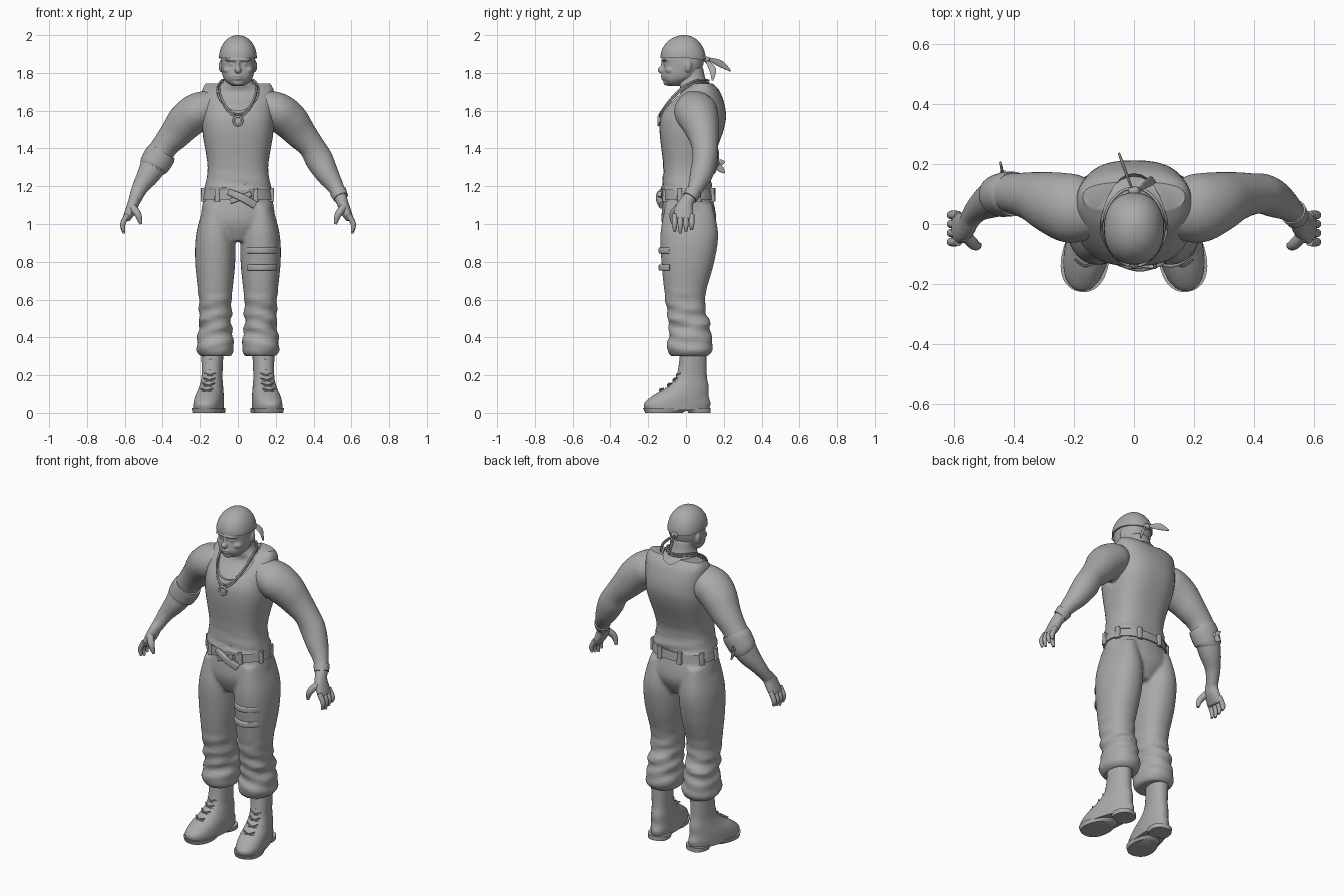
import bpy, bmesh, math
from mathutils import Vector, Matrix

old = bpy.data.objects.get("Cube")
if old:
    bpy.data.objects.remove(old, do_unlink=True)
grey = bpy.data.materials.new("plain grey")
grey.use_nodes = True
tone = (.4, .4, .4, 1)
grey.diffuse_color = tone
grey.node_tree.nodes["Principled BSDF"].inputs["Base Color"].default_value = tone
parts = []
sides = {"left": 1, "right": -1}
across, along, upward = Matrix.Identity(3)


def finish(name, bm):
    bmesh.ops.recalc_face_normals(bm, faces=bm.faces)
    mesh = bpy.data.meshes.new(name)
    bm.to_mesh(mesh)
    bm.free()
    mesh.materials.append(grey)
    obj = bpy.data.objects.new(name, mesh)
    bpy.context.collection.objects.link(obj)
    parts.append(obj)
    return obj


def blend(p, q, r, s, t):
    return q + t / 2 * (r - p + t * (2 * p - 5 * q + 4 * r - s + t * (3 * (q - r) + s - p)))


def spline(rows, steps):
    padded = [rows[0], *rows, rows[-1]]
    path = []
    for group in zip(padded, padded[1:], padded[2:], padded[3:]):
        for step in range(steps):
            path.append([blend(*values, step / steps) for values in zip(*group)])
    return path + [list(rows[-1])]


def outline(count, power):
    for i in range(count):
        angle = math.tau * i / count
        c, s = math.cos(angle), math.sin(angle)
        yield math.copysign(abs(c) ** (2 / power), c), math.copysign(abs(s) ** (2 / power), s)


def skin(name, rings, side):
    bm = bmesh.new()
    loops = [[bm.verts.new((p.x * side, p.y, p.z)) for p in ring] for ring in rings]
    for low, high in zip(loops, loops[1:]):
        for i in range(len(low)):
            bm.faces.new((low[i - 1], low[i], high[i], high[i - 1]))
    bm.faces.new(loops[0])
    bm.faces.new(loops[-1])
    return finish(name, bm)


def stack(name, rows, centre=0, side=1, power=2.2, warp=Vector):
    """Level sections: height, half width, front, back."""
    rings = []
    for height, width, front, back in spline(rows, 6):
        middle, depth = (front + back) / 2, (back - front) / 2
        rings.append([warp(Vector((centre + width * c, middle + depth * s, height)))
                      for c, s in outline(48, power)])
    return skin(name, rings, side)


def tube(name, rows, side=1, ref=along, power=2, count=24):
    """Sections across a path: centre, radius and an optional second radius."""
    path = spline([(*row, row[-1])[:5] for row in rows], 5)
    mids = [Vector(row[:3]) for row in path]
    rings = []
    for i, row in enumerate(path):
        ahead = mids[min(i + 1, len(mids) - 1)] - mids[max(i - 1, 0)]
        u = ref.cross(ahead).normalized()
        v = ahead.cross(u).normalized()
        rings.append([mids[i] + u * row[3] * c + v * row[4] * s for c, s in outline(count, power)])
    return skin(name, rings, side)


def leaf(name, points, side=1):
    """A thin cloth tail, widest at its middle."""
    swell = [math.sin(math.pi * i / (len(points) - 1)) for i in range(len(points))]
    tube(name, [(*p, .004 + .014 * k, .004) for p, k in zip(points, swell)], side, across)


def ball(name, place, size):
    bm = bmesh.new()
    bmesh.ops.create_uvsphere(bm, u_segments=32, v_segments=20, radius=1,
                              matrix=Matrix.Translation(place) @ Matrix.Diagonal((*size, 1)))
    return finish(name, bm)


def modify(obj, kind, **settings):
    mod = obj.modifiers.new(kind, kind)
    for key, value in settings.items():
        setattr(mod, key, value)
    bpy.context.view_layer.objects.active = obj
    bpy.ops.object.modifier_apply(modifier=mod.name)


def carve(obj, place, size):
    cutter = ball("cutter", place, size)
    parts.remove(cutter)
    modify(obj, 'BOOLEAN', operation='DIFFERENCE', solver='EXACT', object=cutter)
    bpy.data.objects.remove(cutter, do_unlink=True)


def choose(members):
    bpy.ops.object.select_all(action='DESELECT')
    for obj in members:
        obj.select_set(True)
    bpy.context.view_layer.objects.active = members[0]


def fuse(members, voxel, rounds):
    """Melt overlapping pieces into one soft surface."""
    for extra in members[1:]:
        parts.remove(extra)
    choose(members)
    bpy.ops.object.join()
    modify(members[0], 'REMESH', mode='VOXEL', voxel_size=voxel)
    modify(members[0], 'SMOOTH', factor=.5, iterations=rounds)


# Head and face
stack("head", [(1.73, .03, -.09, -.04), (1.75, .06, -.11, 0), (1.78, .08, -.125, .06),
               (1.84, .09, -.118, .09), (1.9, .09, -.13, .1)])
ball("nose", (0, -.13, 1.815), (.018, .02, .018))
ball("nose_bridge", (0, -.12, 1.84), (.01, .014, .03))
ball("brow", (0, -.11, 1.87), (.07, .022, .011))
ball("upper_lip", (0, -.12, 1.783), (.028, .014, .007))
ball("lower_lip", (0, -.118, 1.769), (.025, .014, .007))
ball("chin", (0, -.1, 1.75), (.03, .02, .018))
for word, side in sides.items():
    ball(word + "_eye", (side * .034, -.104, 1.845), (.014, .013, .007))
    ball(word + "_cheek", (side * .05, -.08, 1.815), (.03, .03, .02))
    ball(word + "_ear", (side * .088, .01, 1.835), (.014, .02, .032))
fuse(parts[:], .005, 3)

# Headscarf: a dome dipping at the back, with knot and tails
dome = [(math.sin(i / 5), math.cos(i / 5)) for i in range(8)] + [(1, .03)]
stack("headscarf", [(1.88 + .12 * s, .1 * c, -.01 - .125 * c, -.01 + .115 * c) for s, c in dome],
      warp=lambda p: p - upward * (2 - p.z) * max(0, p.y))
ball("scarf_knot", (0, .11, 1.87), (.02, .016, .016))
leaf("scarf_tail_long", [(0, .1, 1.88), (-.03, .18, 1.85), (-.05, .235, 1.81)])
leaf("scarf_tail_short", [(0, .1, 1.87), (.05, .14, 1.82), (.07, .14, 1.76)])


# Sleeveless top with neck and arm openings, over a slightly smaller body
def crease(p):
    return p + along * max(0, 1.34 - p.z) * .04 * math.sin(p.z * 110 + p.x * 14)


torso = [(1.18, .18, -.13, .14), (1.3, .16, -.12, .13), (1.5, .19, -.14, .2),
         (1.6, .19, -.12, .21), (1.7, .19, -.03, .18), (1.745, .17, .04, .14)]
inset = .012
vest = stack("vest", torso, power=2.6, warp=crease)
carve(vest, (0, -.08, 1.73), (.12, .25, .13))
for side in sides.values():
    carve(vest, (side * .26, .05, 1.55), (.09, .125, .16))
flesh = [stack("body_and_arms", [(z, w - inset, front + inset, back - inset) for z, w, front, back in torso[:4]]
               + [(1.69, .16, -.03, .16), (1.75, .08, -.04, .11), (1.83, .07, -.04, .09)])]

# Arms and hands
for word, side in sides.items():
    flesh.append(tube("arm", [(.1, .04, 1.63, .08), (.2, .05, 1.6, .1, .115), (.27, .07, 1.55, .1, .105),
                              (.33, .09, 1.48, .085), (.39, .1, 1.41, .07), (.43, .1, 1.34, .074, .067),
                              (.475, .08, 1.26, .061), (.52, .05, 1.19, .043), (.55, .01, 1.12, .033)], side))
    flesh.append(tube("palm", [(.545, .01, 1.14, .03), (.565, -.01, 1.08, .03, .05),
                               (.595, -.015, 1.02, .02, .055)], side))
    for i, finger in enumerate(("index", "middle", "ring", "little")):
        y = .03 * i - .06
        tube(f"{word}_{finger}_finger", [(.585, y, 1.05, .014), (.61, y, 1, .014),
                                         (.605, y, .95 + .01 * abs(i - 1), .007)], side)
    tube(word + "_thumb", [(.56, -.04, 1.09, .02), (.53, -.07, 1.05, .018), (.515, -.07, 1, .008)], side)
fuse(flesh, .009, 4)

# Wrist band, and forearm wrap with knotted tails
tube("left_bracelet", [(.53, .04, 1.17, .045), (.545, .02, 1.14, .04)])
tube("right_arm_wrap", [(.4, .1, 1.385, .074), (.415, .1, 1.36, .082, .075), (.445, .095, 1.31, .078, .072),
                        (.455, .09, 1.29, .066)], -1)
ball("wrap_knot", (-.435, .165, 1.32), (.014, .014, .014))
for word, drop in (("upper", .01), ("lower", -.05)):
    leaf("wrap_tail_" + word, [(.435, .16, 1.32), (.44, .18, 1.32 + drop / 2), (.445, .205, 1.32 + drop)], -1)


# Trousers, creased around the knee and calf
def folds(p):
    strength = .008 * math.exp(-((p.z - .47) / .13) ** 2)
    wave = math.sin(p.z * 85 + p.x * 22 + p.y * 12) + math.sin(p.z * 50 - p.y * 30) / 2
    return p + Vector((p.x - .12, p.y, 0)).normalized() * strength * wave


trousers = [stack("trousers", [(1.18, .17, -.11, .13), (1.02, .19, -.13, .16), (.91, .07, -.09, .11)])]
for side in sides.values():
    trousers.append(stack("leg", [(1.1, .06, -.11, .14), (.95, .1, -.135, .17), (.8, .106, -.13, .15),
                                  (.6, .087, -.11, .1), (.45, .087, -.09, .13), (.34, .1, -.1, .14),
                                  (.3, .08, -.08, .12)], .12, side, warp=folds))
fuse(trousers, .01, 6)

# Thigh straps
for word, height in (("upper", .86), ("lower", .77)):
    arc = [math.radians(a) for a in range(-130, -30, 10)]
    tube(word + "_thigh_strap", [(.12 + .1 * math.cos(a), .01 + .145 * math.sin(a), height, .01, .016)
                                 for a in arc], ref=upward, power=4)

# Belt, loops and tied front
stack("belt", [(1.13, .19, -.13, .15), (1.18, .18, -.13, .145)])
for angle in range(-60, 240, 42):
    a = math.radians(angle)
    x, y = .187 * math.cos(a), .01 + .14 * math.sin(a)
    tube("belt_loop", [(x, y, 1.12, .014), (x, y, 1.19, .012)], power=5)
tube("belt_tail", [(-.05, -.13, 1.17, .01, .016), (.02, -.145, 1.14, .014, .02), (.09, -.13, 1.1, .01, .02)],
     ref=upward, power=4)
tube("belt_tie", [(-.04, -.13, 1.12, .01, .014), (.07, -.14, 1.16, .01, .014)], ref=upward, power=4)


# Boots, wider at the toes and turned outward
def turn(p):
    heel = Vector((.13, .06, 0))
    local = Vector((p.x * (1 - .9 * p.y), p.y - heel.y, p.z))
    return Matrix.Rotation(.18, 3, 'Z') @ local + heel


for word, side in sides.items():
    stack(word + "_boot", [(.015, .07, -.22, .12), (.05, .07, -.225, .13), (.09, .068, -.18, .12),
                           (.14, .06, -.1, .12), (.2, .055, -.05, .11), (.33, .06, -.03, .11)],
          side=side, warp=turn)
    stack(word + "_sole", [(0, .066, -.22, -.02), (.025, .072, -.23, .02)], side=side, warp=turn)
    stack(word + "_heel", [(0, .064, .015, .13), (.025, .068, 0, .13)], side=side, power=2.6, warp=turn)
    for i in range(7):
        z = .12 + i * .027
        y = -.03 - .15 * ((.3 - z) / .2) ** 3
        for tilt in (-.01, .01):
            path = [turn(Vector((.03 * k, y - .003 + .015 * k * k, z + tilt * k))) for k in (-1, 0, 1)]
            tube(word + "_boot_lace", [(*p, .004) for p in path], side, count=8)

# Necklace of two strands with a ring pendant
turns = [math.tau * i / 24 for i in range(25)]
for drop in (0, .012):
    tube("necklace_strand", [(.1 * math.sin(a), -.01 - .13 * math.cos(a), 1.67 - drop - .09 * math.cos(a)
                              + .06 * math.sin(a) ** 2, .005) for a in turns], count=10)
tube("pendant_ring", [(.023 * math.sin(a), -.145, 1.546 + .023 * math.cos(a), .006) for a in turns], count=10)

choose(parts)
bpy.ops.object.shade_smooth_by_angle(angle=math.radians(40))
